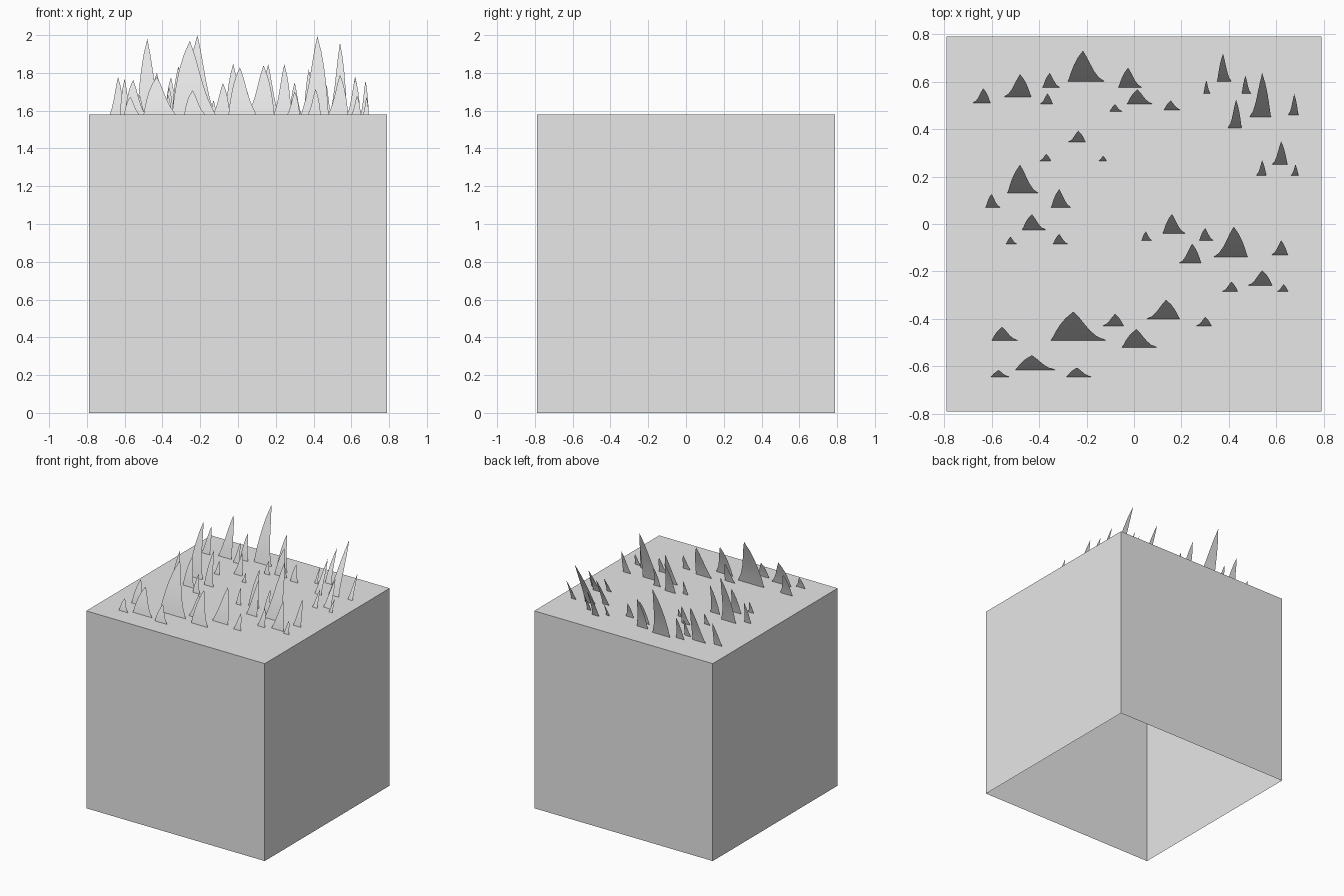
import bpy
import bmesh

old = bpy.data.objects.get("Cube")
if old:
    bpy.data.objects.remove(old, do_unlink=True)

SIDE = 1.58
TOP = SIDE

grey = bpy.data.materials.new("light_grey")
grey.use_nodes = True
grey.diffuse_color = (0.8, 0.8, 0.8, 1)
grey.node_tree.nodes["Principled BSDF"].inputs["Base Color"].default_value = (0.8, 0.8, 0.8, 1)


def finish(name, bm, smooth=False):
    """Turn a bmesh into a named, coloured object."""
    mesh = bpy.data.meshes.new(name)
    bm.to_mesh(mesh)
    bm.free()
    mesh.materials.append(grey)
    for face in mesh.polygons:
        face.use_smooth = smooth
    obj = bpy.data.objects.new(name, mesh)
    bpy.context.scene.collection.objects.link(obj)
    return obj


# Ground block: a cube that is open underneath
bm = bmesh.new()
bmesh.ops.create_cube(bm, size=SIDE)
bmesh.ops.translate(bm, verts=bm.verts, vec=(0, 0, SIDE / 2))
bm.normal_update()
bottom = [f for f in bm.faces if f.normal.z < -0.9]
bmesh.ops.delete(bm, geom=bottom, context="FACES_ONLY")
finish("ground_block", bm)

# Blade outline: reach of the flared edge and of the rounded edge, base to tip
FLARED = (1, 0.72, 0.52, 0.36, 0.2, 0)
ROUNDED = (1, 0.9, 0.77, 0.6, 0.36, 0)
SHORT_SHARE = 0.41


def add_blade(bm, tip_x, base_y, width, height, lean):
    """Add one thin blade that bends backwards; a negative width mirrors it."""
    rows = []
    steps = len(FLARED) - 1
    for i, (flared, rounded) in enumerate(zip(FLARED, ROUNDED)):
        t = i / steps
        y = base_y + height * lean * t ** 1.2
        z = TOP + height * t
        xs = [tip_x - width * SHORT_SHARE * rounded,
              tip_x + width * (1 - SHORT_SHARE) * flared]
        if i == steps:
            xs = [tip_x]
        rows.append([bm.verts.new((x, y, z)) for x in sorted(xs)])
    for low, high in zip(rows, rows[1:]):
        bm.faces.new(low + high[::-1])


def add_tuft(bm, lean, x, y, width, height, small_dx, large_dx, small_dy, large_dy):
    """Add a tall blade with a small blade on one side and a medium one on the other."""
    side = 1 if width > 0 else -1
    add_blade(bm, x, y, width, height, lean)
    add_blade(bm, x - side * small_dx, y + small_dy, width * 0.47, height * 0.47, lean)
    add_blade(bm, x + side * large_dx, y + large_dy, width * 0.64, height * 0.64, lean)


# Each clump has three tufts:
# x, y, width, height, small and medium offsets across, then in depth
CLUMPS = {
    "back_right_grass": (0.31, [
        (-.48, .535, -.115, .31, .115, .155, -.03, -.025),
        (-.215, .6, .155, .42, .14, .19, -.025, -.025),
        (.015, .505, .11, .2, .095, .14, -.03, -.025)]),
    "middle_right_grass": (0.3, [
        (-.48, .13, .13, .4, .12, .165, -.06, -.06),
        (-.43, -.025, .1, .22, .09, .115, -.06, -.06),
        (-.235, .345, -.075, .16, .105, .135, -.08, -.08)]),
    "front_right_grass": (0.31, [
        (-.255, -.49, .23, .39, .3, .265, 0, -.03),
        (-.43, -.615, .17, .2, .14, .19, -.03, -.03),
        (.135, -.4, -.14, .26, .165, .215, -.03, -.03)]),
    "middle_left_grass": (0.31, [
        (.16, -.04, .095, .265, .11, .14, -.03, -.03),
        (.42, -.14, -.145, .415, .2, .175, .01, -.025),
        (.54, -.26, -.105, .21, .09, .13, -.025, -.025)]),
    "back_left_grass": (0.49, [
        (.375, .6, .06, .24, .07, .095, -.05, -.05),
        (.54, .45, -.09, .38, .135, .11, .01, -.045),
        (.62, .25, -.065, .2, .06, .08, -.045, -.045)]),
}

# Grass clumps on the top face
for name, (lean, tufts) in CLUMPS.items():
    bm = bmesh.new()
    for tuft in tufts:
        add_tuft(bm, lean, *tuft)
    bm.normal_update()
    finish(name, bm, smooth=True)
